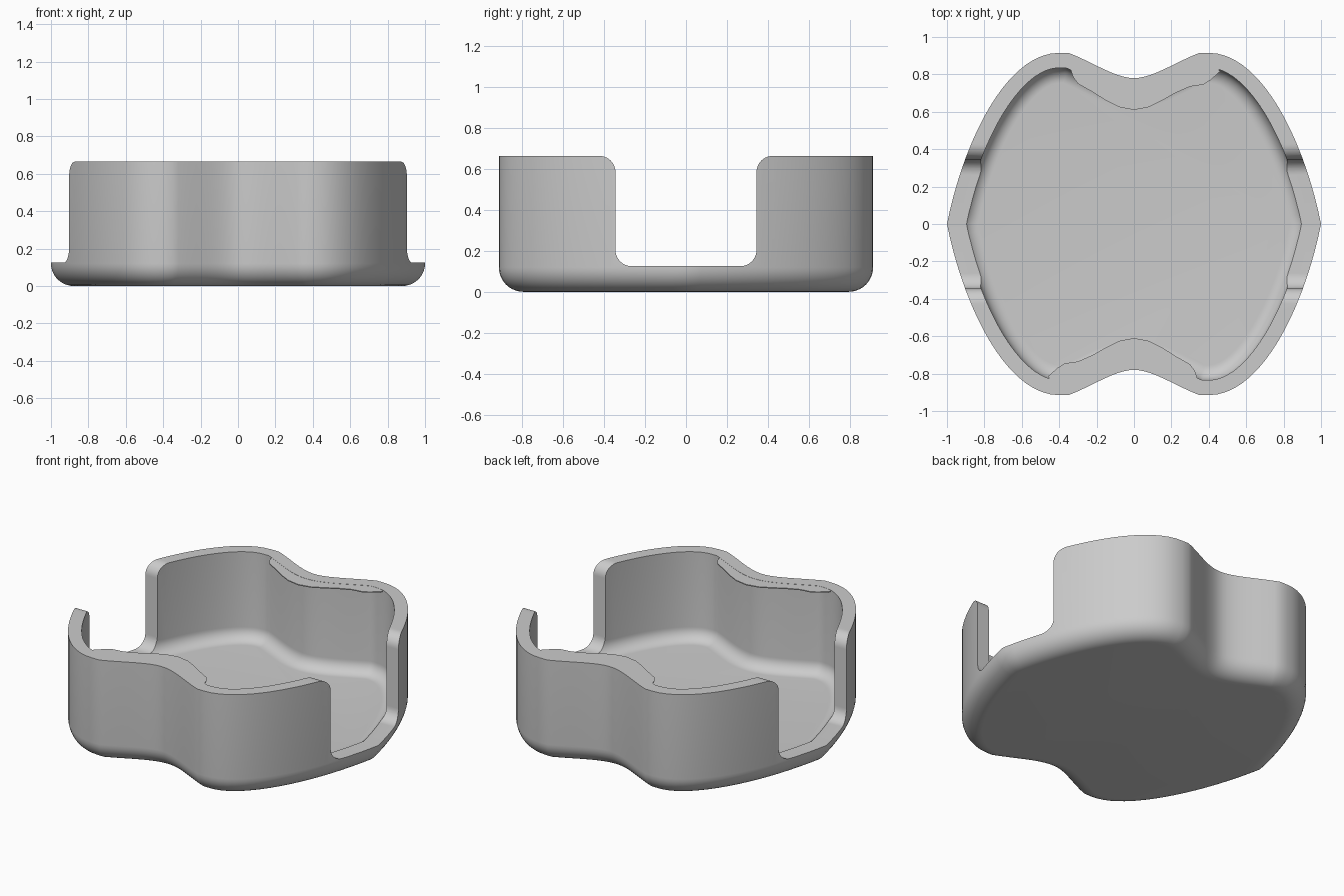
import bpy, bmesh
from math import sin, cos, pi
from mathutils import Vector

cube = bpy.data.objects.get("Cube")
if cube:
    bpy.data.objects.remove(cube, do_unlink=True)

HEIGHT, WALL, FLOOR = 0.665, 0.08, 0.10
OUTER_R, INNER_R, NOTCH_R = 0.12, 0.08, 0.08

grey = bpy.data.materials.new("light grey")
grey.use_nodes = True
grey.diffuse_color = (0.6, 0.6, 0.6, 1)
grey.node_tree.nodes["Principled BSDF"].inputs["Base Color"].default_value = (0.6, 0.6, 0.6, 1)


def make_object(name, bm):
    bmesh.ops.recalc_face_normals(bm, faces=bm.faces)
    mesh = bpy.data.meshes.new(name)
    bm.to_mesh(mesh)
    bm.free()
    mesh.materials.append(grey)
    obj = bpy.data.objects.new(name, mesh)
    bpy.context.collection.objects.link(obj)
    return obj


def prism(name, points, direction):
    bm = bmesh.new()
    face = bm.faces.new([bm.verts.new(p) for p in points])
    new = bmesh.ops.extrude_face_region(bm, geom=[face])["geom"]
    verts = [v for v in new if isinstance(v, bmesh.types.BMVert)]
    bmesh.ops.translate(bm, verts=verts, vec=direction)
    # the starting face stays as the closing cap
    return make_object(name, bm)


def bezier(a, b, c, d, steps):
    a, b, c, d = map(Vector, (a, b, c, d))
    for i in range(steps + 1):
        t = i / steps
        s = 1 - t
        yield a * s**3 + b * (3 * s * s * t) + c * (3 * s * t * t) + d * t**3


def inset(loop, dist):
    """Offset a counter-clockwise loop inwards with mitred corners."""
    result = []
    for i, p in enumerate(loop):
        d1 = (p - loop[i - 1]).normalized()
        d2 = (loop[(i + 1) % len(loop)] - p).normalized()
        n1, n2 = Vector((-d1.y, d1.x)), Vector((-d2.y, d2.x))
        result.append(p + (n1 + n2) * (dist / (1 + n1.dot(n2))))
    return result


# Plan outline: one quarter, mirrored twice
quarter = list(bezier((1, 0), (0.91, 0.45), (0.68, 0.915), (0.4, 0.915), 18))
quarter += list(bezier((0.35, 0.915), (0.22, 0.865), (0.1, 0.78), (0, 0.78), 12))
half = quarter + [Vector((-p.x, p.y)) for p in reversed(quarter[:-1])]
outline = half + [-p for p in half[1:-1]] + []
outline = half + [Vector((p.x, -p.y)) for p in reversed(half[1:-1])]

# Wall section as (inset, height): rounded base, rim, rounded inner floor
STEPS = 10
angles = [pi / 2 * i / STEPS for i in range(STEPS + 1)]
section = [(OUTER_R * (1 - sin(a)), OUTER_R * (1 - cos(a))) for a in angles]
section += [(0, HEIGHT), (WALL, HEIGHT)]
section += [(WALL + INNER_R * (1 - cos(a)), FLOOR + INNER_R * (1 - sin(a))) for a in angles]

bm = bmesh.new()
rings = [[bm.verts.new((p.x, p.y, z)) for p in inset(outline, d)] for d, z in section]
for low, high in zip(rings, rings[1:]):
    for i in range(len(low)):
        bm.faces.new((low[i - 1], low[i], high[i], high[i - 1]))
bm.faces.new(list(reversed(rings[0])))
bm.faces.new(rings[-1])
tray = make_object("tray_body", bm)

# Side openings: rounded notch profile swept across the tray
EDGE, SILL = 0.345, 0.125
side = [(EDGE + NOTCH_R, 0.8)]
side += [(EDGE + NOTCH_R * (1 - sin(a)), HEIGHT - NOTCH_R * (1 - cos(a))) for a in angles]
side += [(EDGE - NOTCH_R * (1 - cos(a)), SILL + NOTCH_R * (1 - sin(a))) for a in angles]
profile = side + [(-y, z) for y, z in reversed(side)]
cutter = prism("notch_cutter", [(-1.2, y, z) for y, z in profile], (2.4, 0, 0))
cutter.hide_render = True

cut = tray.modifiers.new("side_notches", "BOOLEAN")
cut.operation = "DIFFERENCE"
cut.solver = "EXACT"
cut.object = cutter
bpy.context.view_layer.objects.active = tray
tray.select_set(True)
bpy.ops.object.modifier_apply(modifier=cut.name)
bpy.data.objects.remove(cutter, do_unlink=True)

# Thin overhanging lips along the front and back rims
lip_edge = [(-0.34, 0.83), (-0.325, 0.785), (-0.3, 0.75), (-0.22, 0.705), (-0.15, 0.66),
            (-0.08, 0.625), (0, 0.61), (0.08, 0.625), (0.15, 0.66), (0.22, 0.7),
            (0.3, 0.735), (0.37, 0.745), (0.41, 0.77), (0.46, 0.815)]
rim = [p for p in inset(outline, 0.06) if p.y > 0 and -0.34 < p.x < 0.46]
lip_plan = lip_edge + [(p.x, p.y) for p in rim]
lips = []
for name, s in (("back_lip", 1), ("front_lip", -1)):
    points = [(s * x, s * y, HEIGHT - 0.001) for x, y in lip_plan]
    lips.append(prism(name, points, (0, 0, -0.006)))

# Smooth curved walls, keeping rims and notch edges crisp
for obj in [tray] + lips:
    obj.select_set(True)
bpy.ops.object.shade_smooth_by_angle(angle=pi / 6)
